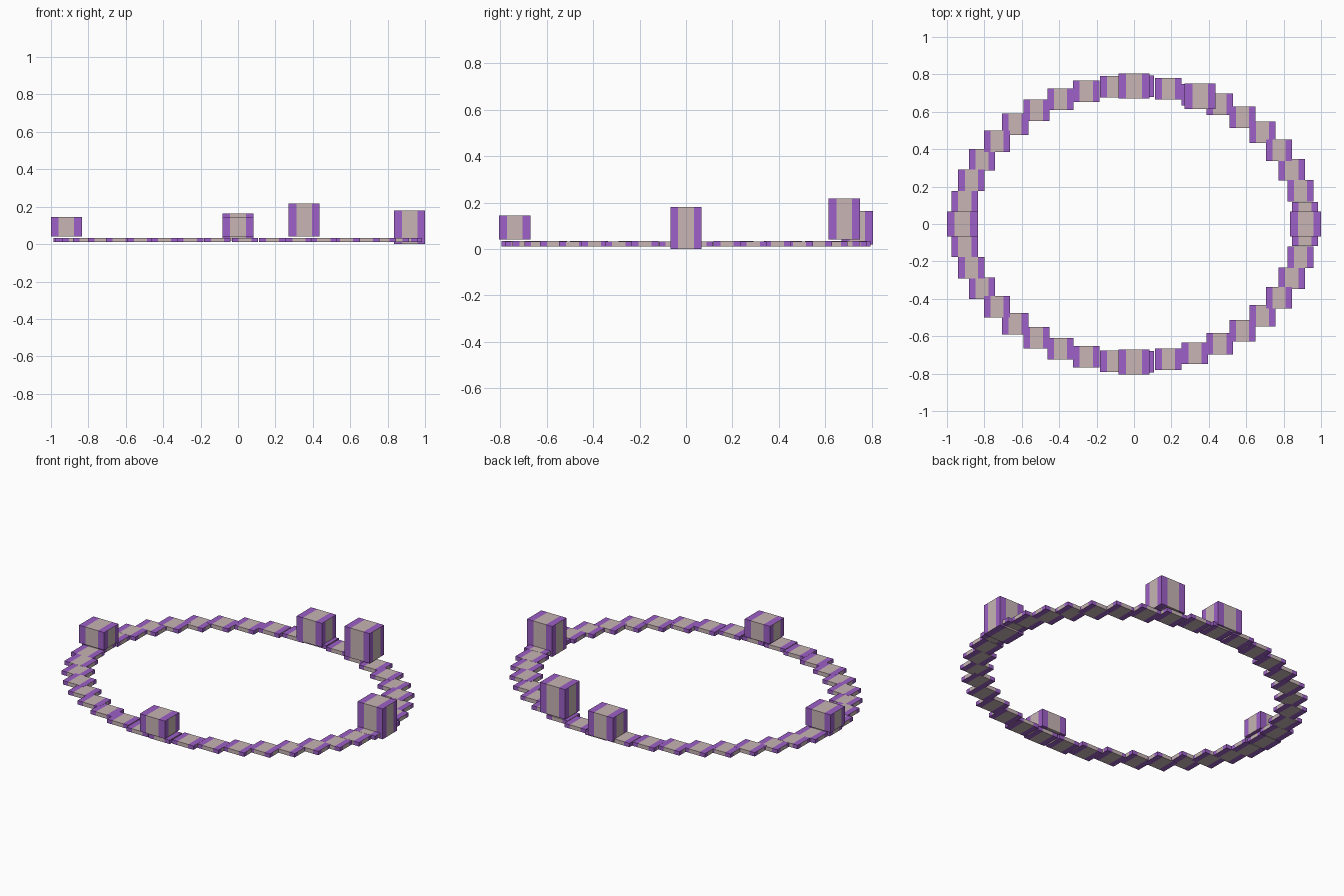
import bpy, bmesh
from math import cos, sin, tau
from mathutils import Matrix, Vector

cube = bpy.data.objects.get("Cube")
if cube:
    bpy.data.objects.remove(cube)


def make_material(name, color):
    mat = bpy.data.materials.new(name)
    mat.use_nodes = True
    mat.diffuse_color = color
    mat.node_tree.nodes["Principled BSDF"].inputs["Base Color"].default_value = color
    return mat


stone = make_material("warm_grey", (0.58, 0.46, 0.46, 1))
purple = make_material("purple", (0.34, 0.115, 0.57, 1))


def striped_box(name, width, depth, bottom, top):
    """Box whose every face has a grey middle band between two purple bands."""
    bm = bmesh.new()
    bmesh.ops.create_cube(bm, size=1)
    bmesh.ops.transform(
        bm, verts=bm.verts,
        matrix=Matrix.Translation((0, 0, (bottom + top) / 2))
        @ Matrix.Diagonal((width, depth, top - bottom, 1)))
    # Cut the band edges
    for axis, size in ((Vector((1, 0, 0)), width), (Vector((0, 1, 0)), depth)):
        for side in (-1, 1):
            bmesh.ops.bisect_plane(bm, geom=bm.verts[:] + bm.edges[:] + bm.faces[:],
                                   plane_co=axis * side * size / 4, plane_no=axis)
    bm.normal_update()
    # Bands run upright on the sides and front to back on top
    for face in bm.faces:
        c = face.calc_center_median()
        if abs(face.normal.x) > 0.5:
            outer = abs(c.y) > depth / 4
        else:
            outer = abs(c.x) > width / 4
        face.material_index = int(outer)
    mesh = bpy.data.meshes.new(name)
    bm.to_mesh(mesh)
    bm.free()
    mesh.materials.append(stone)
    mesh.materials.append(purple)
    return mesh


def place(name, mesh, x, y, z=0):
    obj = bpy.data.objects.new(name, mesh)
    obj.location = (x, y, z)
    bpy.context.collection.objects.link(obj)


RX, RY = 0.917, 0.738

# Oval path of unrotated flat tiles; alternate heights avoid coplanar overlaps
COUNT = 39
tile = striped_box("path_tile", 0.14, 0.115, 0.01, 0.033)
for i in range(COUNT):
    a = tau * (i + 0.5) / COUNT
    place(f"path_tile_{i + 1}", tile, RX * cos(a), RY * sin(a), (i % 2) * 0.0006)

# Taller blocks standing on the path: x, y, bottom, top
blocks = {
    "left_block": (RX, 0, 0, 0.181),
    "right_block": (-RX, 0, 0.04, 0.145),
    "front_block": (0, -RY, 0.04, 0.145),
    "back_block": (0, RY, 0.02, 0.163),
    "tall_block": (0.353, 0.683, 0.04, 0.217),
}
for name, (x, y, bottom, top) in blocks.items():
    place(name, striped_box(name, 0.166, 0.135, bottom, top), x, y)
